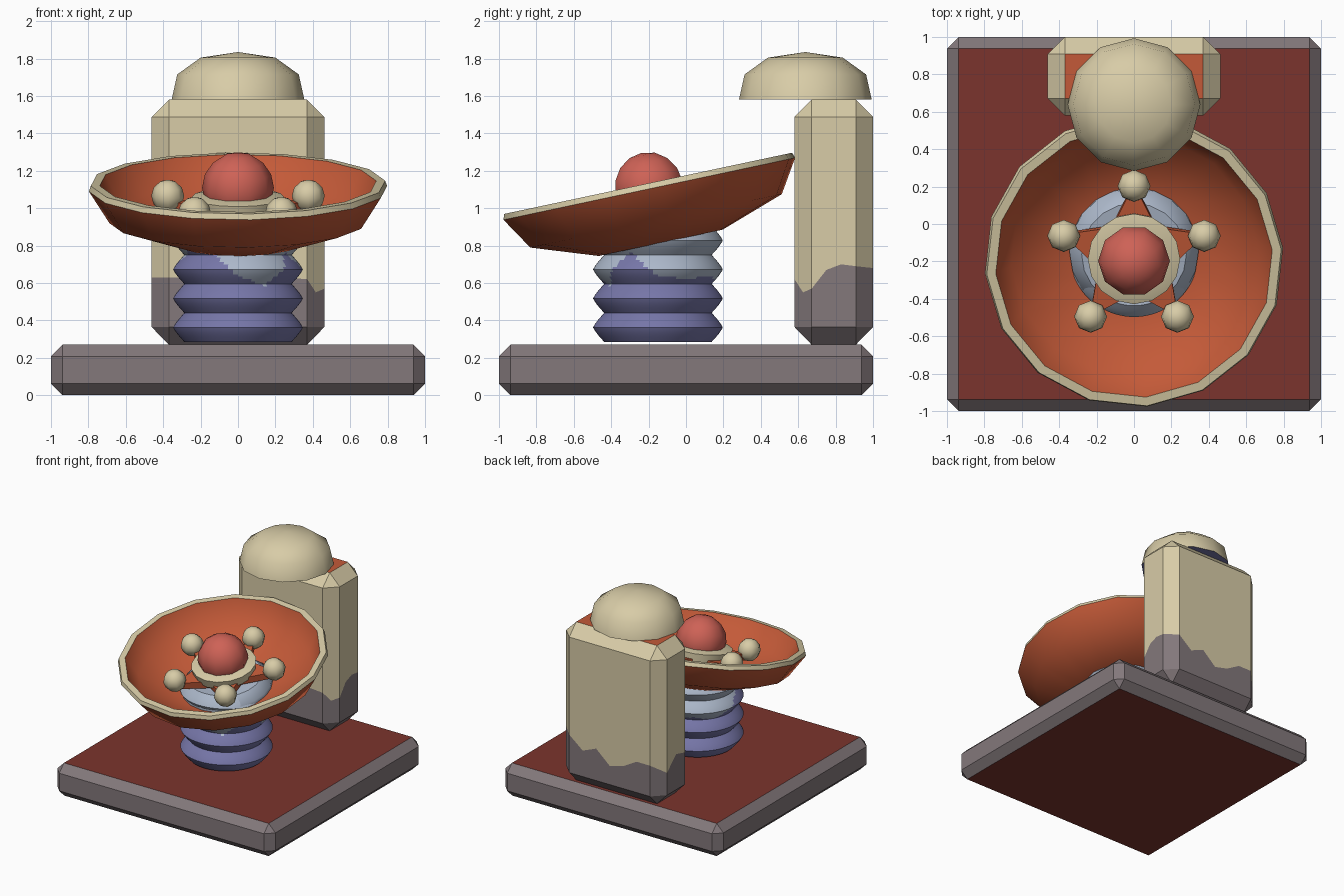
import bpy, bmesh
from math import sin, cos, pi, radians, atan2, degrees
from mathutils import Matrix, Vector

if "Cube" in bpy.data.objects:
    bpy.data.objects.remove(bpy.data.objects["Cube"])


def material(name, rgb):
    lin = [((c / 255 + 0.055) / 1.055) ** 2.4 for c in rgb] + [1]
    m = bpy.data.materials.new(name)
    m.use_nodes = True
    m.diffuse_color = lin
    m.node_tree.nodes["Principled BSDF"].inputs["Base Color"].default_value = lin
    return m


BEIGE = material("beige", (216, 204, 167))
GREY = material("warm_grey", (131, 120, 123))
DARK_RED = material("dark_red", (123, 52, 45))
ORANGE = material("burnt_orange", (196, 90, 56))
RED = material("soft_red", (206, 98, 86))
PURPLE = material("slate_purple", (118, 118, 168))
PALE = material("pale_blue", (172, 184, 202))


def finish(name, bm, mats, rule=None, matrix=Matrix(), smooth=None):
    """Clean the mesh, colour its faces by rule and link the object."""
    bmesh.ops.remove_doubles(bm, verts=bm.verts, dist=0.0005)
    bmesh.ops.recalc_face_normals(bm, faces=bm.faces)
    bm.normal_update()
    if rule:
        for f in bm.faces:
            f.material_index = rule(f.calc_center_median(), f.normal)
    me = bpy.data.meshes.new(name)
    bm.to_mesh(me)
    bm.free()
    for m in mats:
        me.materials.append(m)
    ob = bpy.data.objects.new(name, me)
    bpy.context.collection.objects.link(ob)
    ob.matrix_world = matrix
    if smooth:
        bpy.ops.object.select_all(action='DESELECT')
        ob.select_set(True)
        bpy.context.view_layer.objects.active = ob
        bpy.ops.object.shade_smooth_by_angle(angle=radians(smooth))
    return ob


def loft(bm, rings):
    """Join equal-length closed rings of points with quads."""
    rows = [[bm.verts.new(p) for p in ring] for ring in rings]
    for a, b in zip(rows, rows[1:]):
        n = len(a)
        for i in range(n):
            j = (i + 1) % n
            bm.faces.new((a[i], a[j], b[j], b[i]))
    return rows


def lathe(name, profile, sides, mats, rule=None, matrix=Matrix(), smooth=45, phase=0):
    bm = bmesh.new()
    angles = [radians(phase) + 2 * pi * i / sides for i in range(sides)]
    loft(bm, [[(r * cos(a), r * sin(a), z) for a in angles] for r, z in profile])
    return finish(name, bm, mats, rule, matrix, smooth)


def ball_profile(r, rows):
    return [(r * sin(pi * i / rows), -r * cos(pi * i / rows)) for i in range(rows + 1)]


# Base slab: chamfered box with red top and bottom
bm = bmesh.new()
bmesh.ops.create_cube(bm, size=1, matrix=Matrix.Diagonal((2, 2, 0.27, 1)))
bmesh.ops.bevel(bm, geom=bm.edges[:], offset=0.062, segments=1, affect='EDGES')
finish("base", bm, [GREY, DARK_RED], lambda c, n: int(abs(n.z) > 0.9),
       Matrix.Translation((0, 0, 0.135)))

# Pillar: chamfered block with a wavy painted foot; one height list per side
HX, HY, CH = 0.462, 0.21, 0.092
IX, IY = HX - CH, HY - CH
corners = [(-IX, -HY), (IX, -HY), (HX, -IY), (HX, IY),
           (IX, HY), (-IX, HY), (-HX, IY), (-HX, -IY)]
waves = [[.63, .63, .64, .63, .62, .63, .62], [.62, .55, .57], [.57, .67, .7, .69],
         [.69, .68], [.68, .58, .63, .52, .55, .62, .62], [.62, .55],
         [.55, .66, .63], [.63, .63]]
outline, line = [], []
for k, heights in enumerate(waves):
    p, q = Vector(corners[k]), Vector(corners[(k + 1) % 8])
    n = len(heights) - 1
    for i in range(n):
        outline.append(p.lerp(q, i / n))
        line.append(heights[i])


def level(z):
    return [(p.x, p.y, z) for p in outline]


def inset(z):
    return [(max(-IX, min(IX, p.x)), max(-IY, min(IY, p.y)), z) for p in outline]


bm = bmesh.new()
rows = loft(bm, [inset(0.27), level(0.365),
                 [(p.x, p.y, z) for p, z in zip(outline, line)],
                 level(1.488), inset(1.58)])
n = len(outline)
for i, f in enumerate(bm.faces):
    f.material_index = 0 if i < 2 * n else 1
for ring, mat in ((rows[0], 0), (rows[-1], 2)):
    bm.faces.new(ring).material_index = mat
finish("pillar", bm, [GREY, BEIGE, ORANGE], matrix=Matrix.Translation((0, 0.79, 0)))

# Floating cap above the pillar
lathe("pillar_cap", [(0, 1.58), (.355, 1.58), (.325, 1.715), (.2, 1.805), (0, 1.835)],
      12, [BEIGE, PURPLE], lambda c, n: int(n.z < -0.9),
      Matrix.Translation((0, 0.638, 0)), phase=90)

# Bellows spring with a pale painted upper part
PITCH, STEPS = 0.155, 12
profile = [(0, 0.285)]
for i in range(4 * STEPS + 1):
    t = (i / STEPS) % 1
    bulge = 0.65 * (1 - abs(2 * t - 1)) + 0.35 * sin(pi * t)
    profile.append((0.287 + 0.06 * bulge, 0.285 + PITCH * i / STEPS))
profile.append((0, 0.285 + 4 * PITCH))
paint = [.64, .62, .64, .6, .63, .59, .7, .78, .78, .64, .58, .77]


def spring_paint(c, n):
    s = (degrees(atan2(c.y, c.x)) % 360) / 30
    i, t = int(s) % 12, s % 1
    return int(c.z > paint[i] * (1 - t) + paint[(i + 1) % 12] * t)


lathe("spring", profile, 80, [PURPLE, PALE], spring_paint,
      Matrix.Translation((0, -0.15, 0)))

# Everything on the dish shares one tilted frame
TILT = Matrix.Translation((0, -0.135, 0.815)) @ Matrix.Rotation(radians(12), 4, 'X')


def raised(h, r=0, a=0):
    return TILT @ Matrix.Translation((r * cos(a), r * sin(a), h))


lathe("dish", [(0, 0), (.34, 0), (.69, .12), (.8, .295), (.79, .325),
               (.742, .325), (.66, .165), (.33, .035), (0, .035)],
      16, [ORANGE, BEIGE], lambda c, n: int(c.z > 0.29), TILT, phase=5)
lathe("spring_collar", [(0, .04), (.345, .04), (.345, .07), (.28, .135), (0, .135)],
      20, [PALE], matrix=TILT)

# Five-pointed plate with a ball on each tip
bm = bmesh.new()
star = [((0.4, 0.2)[i % 2], pi / 2 + pi * i / 5) for i in range(10)]
rows = loft(bm, [[(r * cos(a), r * sin(a), z) for r, a in star] for z in (.15, .205)])
for ring in rows:
    bm.faces.new(ring)
finish("star_plate", bm, [ORANGE], matrix=TILT)
for i in range(5):
    lathe("star_ball_%d" % (i + 1), ball_profile(0.088, 6), 8, [BEIGE],
          matrix=raised(0.23, 0.395, pi / 2 + 2 * pi * i / 5), smooth=60)

# Central dome and its ring
lathe("dome_ring", [(0, .18), (.235, .18), (.247, .25), (.19, .265), (0, .265)],
      16, [BEIGE], matrix=TILT)
lathe("dome", ball_profile(0.192, 8), 10, [RED], matrix=raised(0.3), smooth=60)
